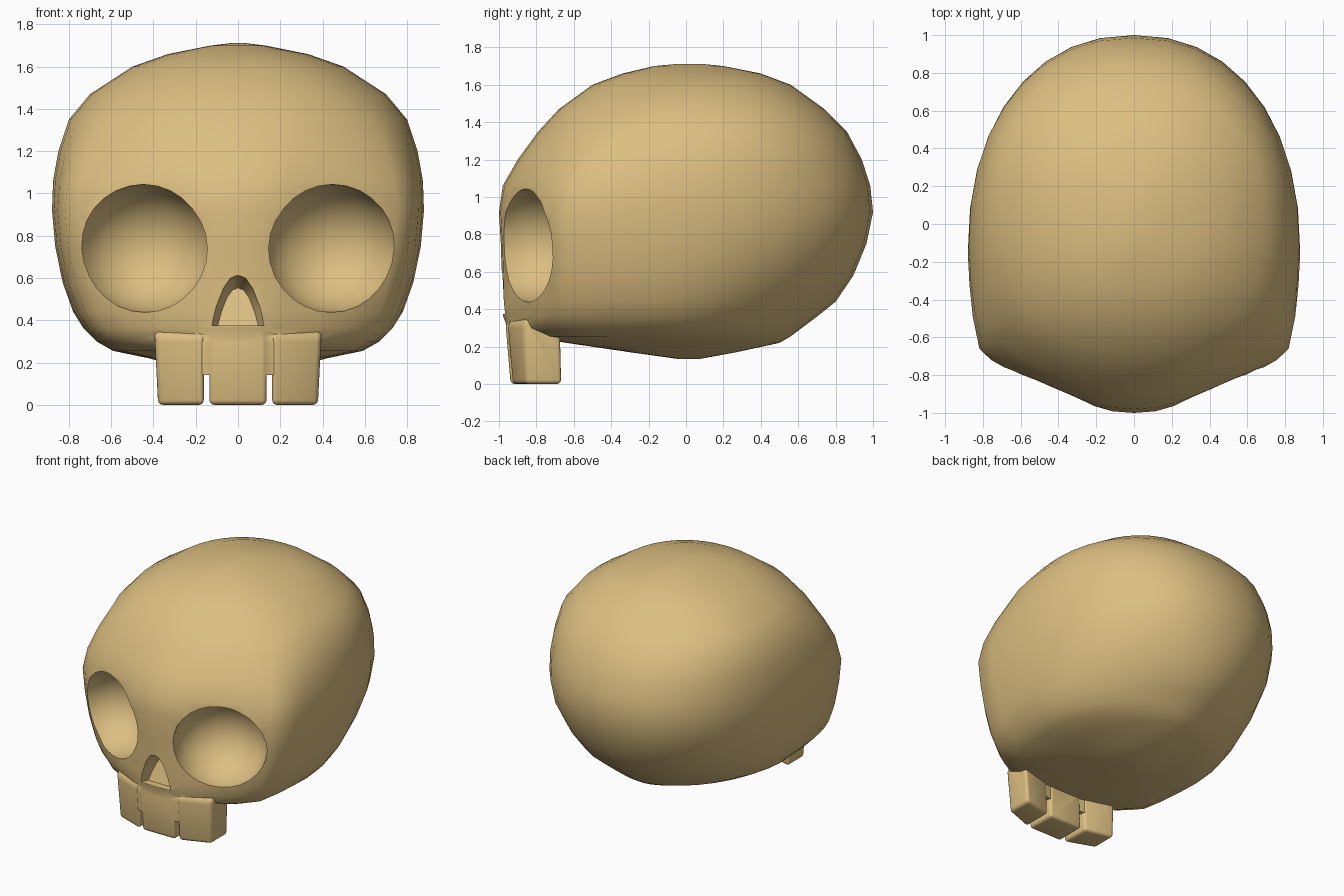
import bpy, bmesh
from math import sin, cos, pi, radians

if "Cube" in bpy.data.objects:
    bpy.data.objects.remove(bpy.data.objects["Cube"])

bone = bpy.data.materials.new("bone")
bone.diffuse_color = (0.72, 0.52, 0.22, 1)
bone.use_nodes = True
bone.node_tree.nodes["Principled BSDF"].inputs["Base Color"].default_value = bone.diffuse_color


def make_object(name, rings):
    """Loft closed rings of points and cap both ends."""
    bm = bmesh.new()
    loops = [[bm.verts.new(p) for p in r] for r in rings]
    n = len(loops[0])
    for a, b in zip(loops, loops[1:]):
        for i in range(n):
            j = (i + 1) % n
            bm.faces.new((a[i], a[j], b[j], b[i]))
    bm.faces.new(loops[0][::-1])
    bm.faces.new(loops[-1])
    bmesh.ops.recalc_face_normals(bm, faces=bm.faces)
    me = bpy.data.meshes.new(name)
    bm.to_mesh(me)
    bm.free()
    ob = bpy.data.objects.new(name, me)
    bpy.context.collection.objects.link(ob)
    me.materials.append(bone)
    return ob


def activate(ob):
    bpy.ops.object.select_all(action='DESELECT')
    ob.select_set(True)
    bpy.context.view_layer.objects.active = ob


def smooth(ob, angle):
    activate(ob)
    bpy.ops.object.shade_smooth_by_angle(angle=radians(angle))


def combine(ob, other, operation):
    """Boolean the other object into ob and remove it."""
    other.hide_render = True
    m = ob.modifiers.new("combine", 'BOOLEAN')
    m.operation = operation
    m.solver = 'EXACT'
    m.object = other
    activate(ob)
    bpy.ops.object.modifier_apply(modifier=m.name)
    bpy.data.objects.remove(other)


# Skull: horizontal slices (z, front y, back y, half width)
SLICES = [
    (.135, -.05, .08, .05), (.17, -.30, .27, .24), (.22, -.64, .50, .42),
    (.255, -.85, .56, .59), (.30, -.955, .62, .67), (.36, -.977, .70, .73),
    (.44, -.982, .80, .78), (.58, -.985, .895, .83), (.75, -.99, .965, .865),
    (.92, -1.0, 1.0, .88), (1.06, -.98, .985, .875), (1.20, -.90, .94, .85),
    (1.35, -.79, .86, .80), (1.47, -.68, .74, .70), (1.60, -.50, .56, .50),
    (1.66, -.34, .40, .33), (1.70, -.17, .20, .13), (1.712, -.04, .08, .03)]
# Wedge-shaped face contour, as fractions of half width and front depth
FACE = [(0, 1), (.13, .99), (.24, .957), (.45, .872), (.68, .775),
        (.86, .67), (.93, .60), (.97, .4), (.99, .2), (1, 0)]


def superellipse(t, n):
    return max(sin(t), 0) ** (2 / n), max(cos(t), 0) ** (2 / n)


def slice_ring(z, yf, yb, w):
    k = min(max((z - 0.95) / 0.5, 0), 1)          # roundness of the front
    if z < 0.23:
        k = 0.7
    ym = -0.15 * (1 - k) + (yf + yb) / 2 * k
    half = []
    for i, (fx, fy) in enumerate(FACE):
        # keep the face plane in place where the jaw gets narrower
        if 0.24 < z < 0.8 and 0 < i < 5:
            fx = fx * (1 + (0.87 / w - 1) * (5 - i) / 4)
        ex, ey = superellipse(i / 9 * pi / 2, 2.25)
        half.append((w * (fx + (ex - fx) * k), ym + (yf - ym) * (fy + (ey - fy) * k)))
    n = 2.2 - 0.4 * min(max((0.8 - z) / 0.4, 0), 1)
    for i in range(8, -1, -1):
        ex, ey = superellipse(i / 9 * pi / 2, n)
        half.append((w * ex, ym + (yb - ym) * ey))
    return [(x, y, z) for x, y in half] + [(-x, y, z) for x, y in half[-2:0:-1]]


skull = make_object("skull", [slice_ring(*s) for s in SLICES])


# Teeth: bevelled blocks set along the curve of the jaw
def tooth(name, x0, x1, z0, z1, inset=0.0, flare=0.0, sink=0.0, bevel=.022):
    def ring(z, x0, x1, push=0.0):
        front = -.95 - .027 * min(z / .32, 1) + inset + push
        back = -.72 - .015 * (z / .37) - inset
        return [(x0, front + .68 * x0 * x0, z), (x1, front + .68 * x1 * x1, z),
                (x1, back + .4 * x1 * x1, z), (x0, back + .4 * x0 * x0, z)]
    xm0, xm1 = x0 - flare * (x0 < -.3), x1 + flare * (x1 > .3)
    ob = make_object(name, [ring(z0, x0, x1), ring(z1 - .08, xm0, xm1),
                            ring(z1, xm0, xm1, sink)])
    if bevel:
        b = ob.modifiers.new("bevel", 'BEVEL')
        b.width = bevel
        b.segments = 3
        b.limit_method = 'ANGLE'
        activate(ob)
        bpy.ops.object.modifier_apply(modifier=b.name)
    return ob


teeth = [tooth("middle_tooth", -.135, .135, 0, .38, sink=.02)]
for s, side in ((1, "right"), (-1, "left")):
    a, b = sorted((s * .162, s * .378))
    teeth.append(tooth(side + "_tooth", a, b, 0, .40, flare=.016, sink=.07))
    a, b = sorted((s * .10, s * .20))
    teeth.append(tooth(side + "_gum", a, b, .14, .374, inset=.006, sink=.02, bevel=0))
for t in teeth:
    combine(skull, t, 'UNION')

# Eye socket cutters, turned to follow the sloping face
for s in (1, -1):
    bpy.ops.mesh.primitive_uv_sphere_add(
        segments=24, ring_count=14, radius=1, location=(s * .445, -.85, .74),
        rotation=(0, 0, s * radians(24)), scale=(.325, .32, .303))
    eye = bpy.context.object
    eye.name = "eye_socket_cutter"
    eye.data.materials.append(bone)
    smooth(eye, 60)
    combine(skull, eye, 'DIFFERENCE')

# Nose cutter: rounded arch narrowing inwards, deepest at the top
arch = [(-.128, .375), (-.105, .46), (-.07, .55), (-.035, .6), (0, .612),
        (.035, .6), (.07, .55), (.105, .46), (.128, .375)]
nose = make_object("nose_cutter", [
    [(x * s, y + d * (z - .375), .375 + (z - .375) * s) for x, z in arch]
    for y, s, d in ((-1.06, 1, 0), (-.975, 1, 0), (-.92, .75, .25))])
smooth(nose, 40)
combine(skull, nose, 'DIFFERENCE')
smooth(skull, 42)
